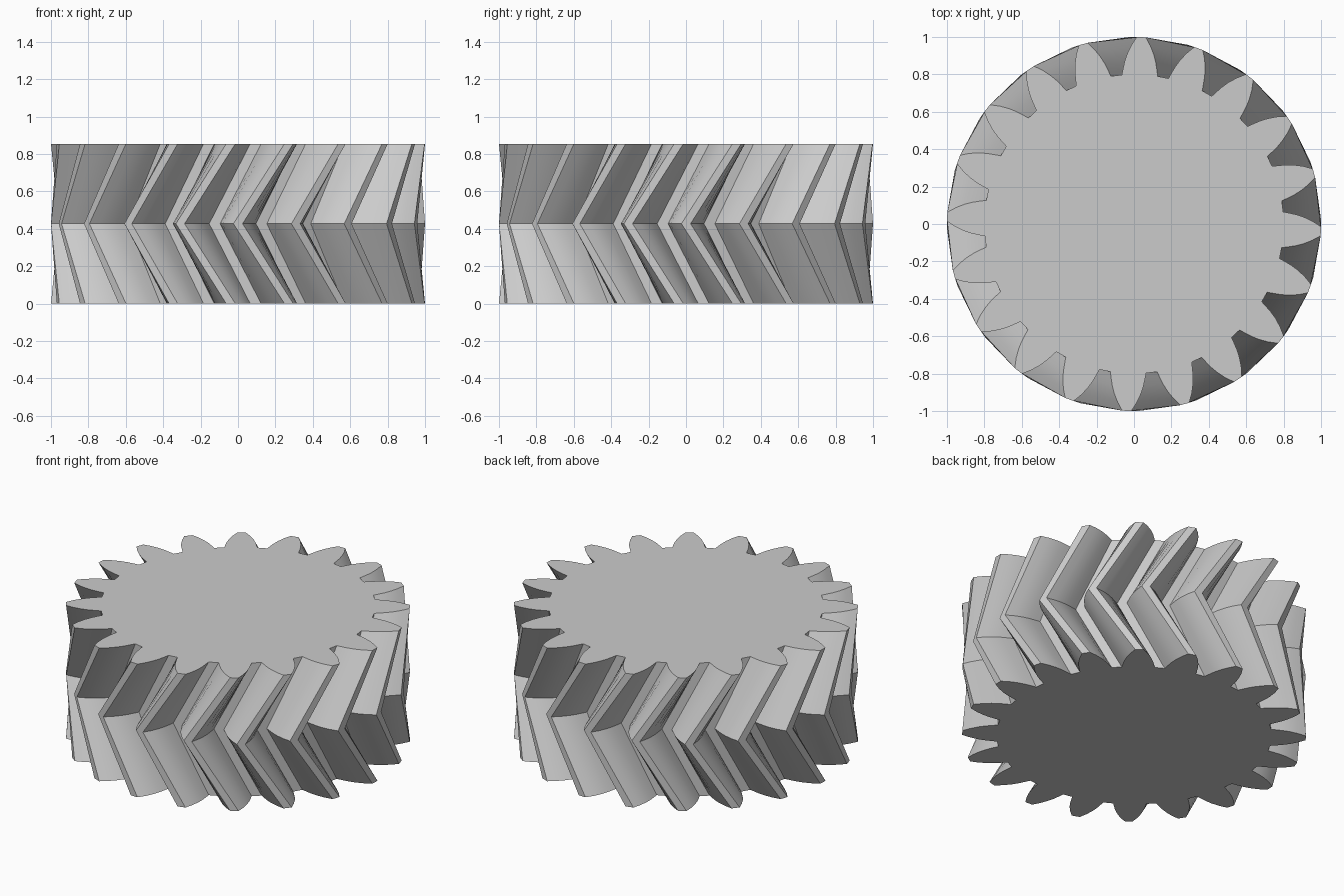
import bpy
import bmesh
from math import radians, sin, cos

cube = bpy.data.objects.get("Cube")
if cube:
    bpy.data.objects.remove(cube, do_unlink=True)

TEETH = 20
HEIGHT = 0.855
TWIST = radians(15.8)

# Tooth flank: radius and half angle in degrees, root to tip
FLANK = [(0.80, 6.9), (0.83, 6.3), (0.87, 5.5), (0.91, 4.5), (0.955, 3.1), (1.0, 1.4)]
TOOTH = [(r, -a) for r, a in FLANK] + [(r, a) for r, a in reversed(FLANK)]


def gear_ring(bm, z, turn):
    """One closed gear outline at height z, turned about the axis."""
    ring = []
    for i in range(TEETH):
        for r, a in TOOTH:
            t = radians(360 / TEETH * i + a) + turn
            ring.append(bm.verts.new((r * cos(t), r * sin(t), z)))
    return ring


# Steel material
steel = bpy.data.materials.new("plain_grey")
steel.use_nodes = True
grey = (0.6, 0.6, 0.6, 1)
steel.diffuse_color = grey
steel.node_tree.nodes["Principled BSDF"].inputs["Base Color"].default_value = grey

# Herringbone gear: two opposite twists meeting at mid height
bm = bmesh.new()
rings = [gear_ring(bm, 0, TWIST),
         gear_ring(bm, HEIGHT / 2, 0),
         gear_ring(bm, HEIGHT, TWIST)]
for low, high in zip(rings, rings[1:]):
    for i in range(len(low)):
        j = (i + 1) % len(low)
        bm.faces.new((low[i], low[j], high[j], high[i]))

# End faces
bm.faces.new(rings[-1])
bm.faces.new(list(reversed(rings[0])))

mesh = bpy.data.meshes.new("herringbone_gear")
bm.to_mesh(mesh)
bm.free()
mesh.materials.append(steel)
gear = bpy.data.objects.new("herringbone_gear", mesh)
bpy.context.collection.objects.link(gear)

# Smooth flanks with sharp edges kept
bpy.ops.object.select_all(action='DESELECT')
gear.select_set(True)
bpy.context.view_layer.objects.active = gear
bpy.ops.object.shade_smooth_by_angle(angle=radians(25))
